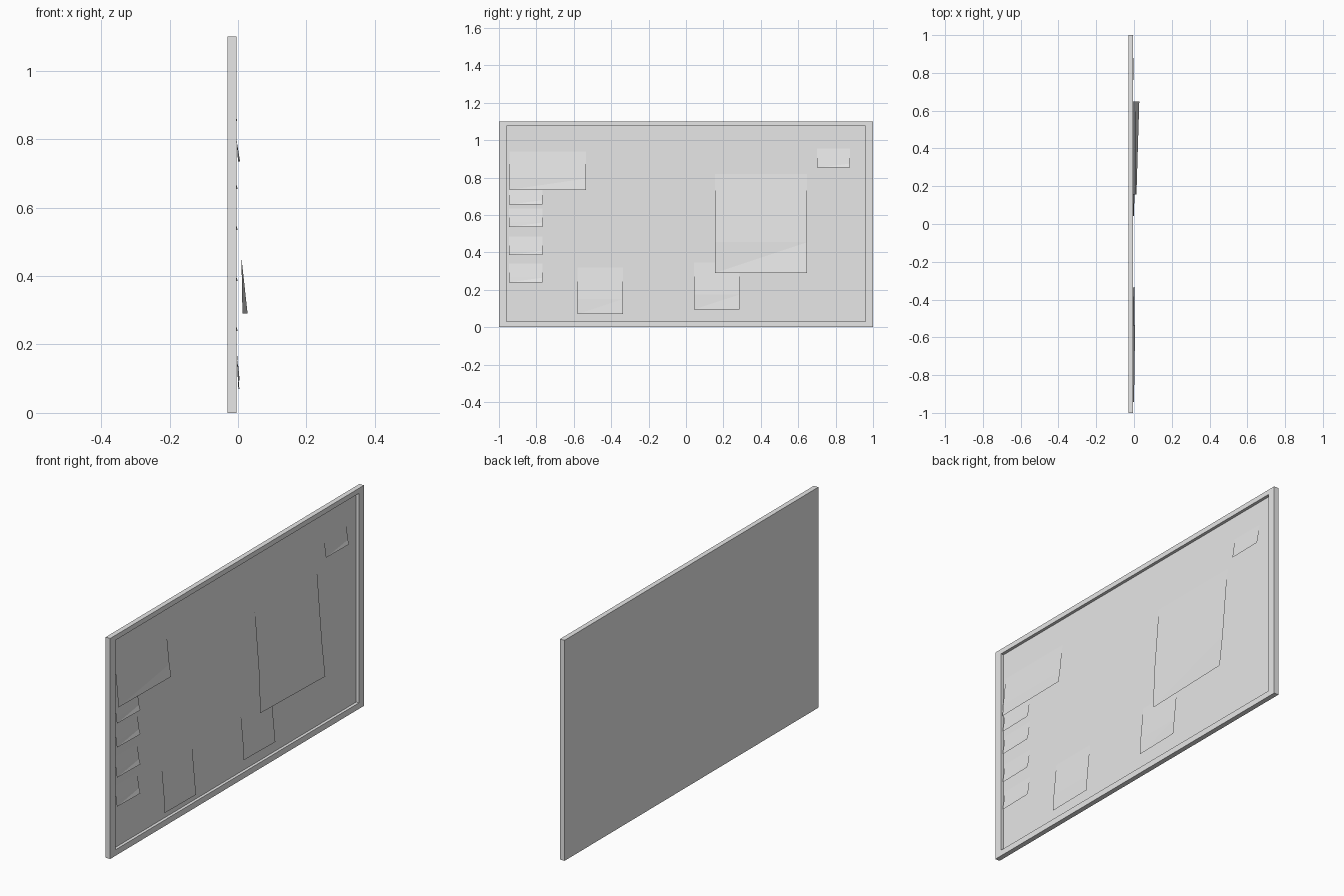
import bpy, bmesh

if "Cube" in bpy.data.objects:
    bpy.data.objects.remove(bpy.data.objects["Cube"], do_unlink=True)

grey = bpy.data.materials.new("light_grey")
grey.use_nodes = True
COLOUR = (0.8, 0.8, 0.8, 1)
grey.diffuse_color = COLOUR
grey.node_tree.nodes["Principled BSDF"].inputs["Base Color"].default_value = COLOUR

BACK, FRONT, PANEL = -0.03, -0.005, -0.02
HEIGHT = 1.1


def finish(bm, name):
    mesh = bpy.data.meshes.new(name)
    bm.to_mesh(mesh)
    bm.free()
    mesh.materials.append(grey)
    obj = bpy.data.objects.new(name, mesh)
    bpy.context.collection.objects.link(obj)


# Board: a thin slab whose front is inset, then pushed back to leave a raised rim
def board():
    bm = bmesh.new()
    bmesh.ops.create_cube(bm, size=1)
    for v in bm.verts:
        v.co = (FRONT if v.co.x > 0 else BACK, v.co.y * 2, (v.co.z + 0.5) * HEIGHT)
    bm.normal_update()
    face = max(bm.faces, key=lambda f: f.calc_center_median().x)
    for depth in (FRONT, PANEL):
        bmesh.ops.inset_region(bm, faces=[face], thickness=0.03)
        for v in face.verts:
            v.co = (depth, 0.96 if v.co.y > 0 else -0.96,
                    1.075 if v.co.z > HEIGHT / 2 else 0.03)
    bmesh.ops.recalc_face_normals(bm, faces=bm.faces[:])
    finish(bm, "board")


# Sheet: pinned flat at the top, bending outwards to a twisted bottom edge
def sheet(name, y0, y1, bottom, top, bend, crease, x_crease, x_left, x_right):
    bm = bmesh.new()
    flat = PANEL + 0.001
    rows = [(top, flat, flat), (bend, flat, flat),
            (crease, x_crease, x_crease), (bottom, x_left, x_right)]
    grid = [(bm.verts.new((a, y0, z)), bm.verts.new((b, y1, z))) for z, a, b in rows]
    for (a, b), (c, d) in zip(grid, grid[1:]):
        if d.co.x != c.co.x:
            bm.faces.new((a, c, b))
            bm.faces.new((b, c, d))
        else:
            bm.faces.new((a, c, d, b))
    finish(bm, name)


board()
sheet("large_poster", 0.155, 0.648, 0.29, 1.04, 0.82, 0.455, 0.010, 0.013, 0.028)
sheet("wide_notice", -0.943, -0.535, 0.735, 1.02, 0.94, 0.795, -0.004, 0.000, 0.006)
sheet("left_page", -0.58, -0.337, 0.07, 0.44, 0.32, 0.15, -0.003, 0.001, 0.004)
sheet("middle_page", 0.043, 0.287, 0.095, 0.465, 0.345, 0.175, -0.003, 0.000, 0.005)
sheet("corner_note", 0.70, 0.878, 0.853, 1.0, 0.955, 0.875, -0.008, -0.005, -0.002)

# Column of small notes
for i, z in enumerate((0.24, 0.385, 0.535, 0.655)):
    sheet(f"small_note_{i + 1}", -0.947, -0.768, z, z + 0.14, z + 0.10,
          z + 0.025, -0.008, -0.005, -0.001)
